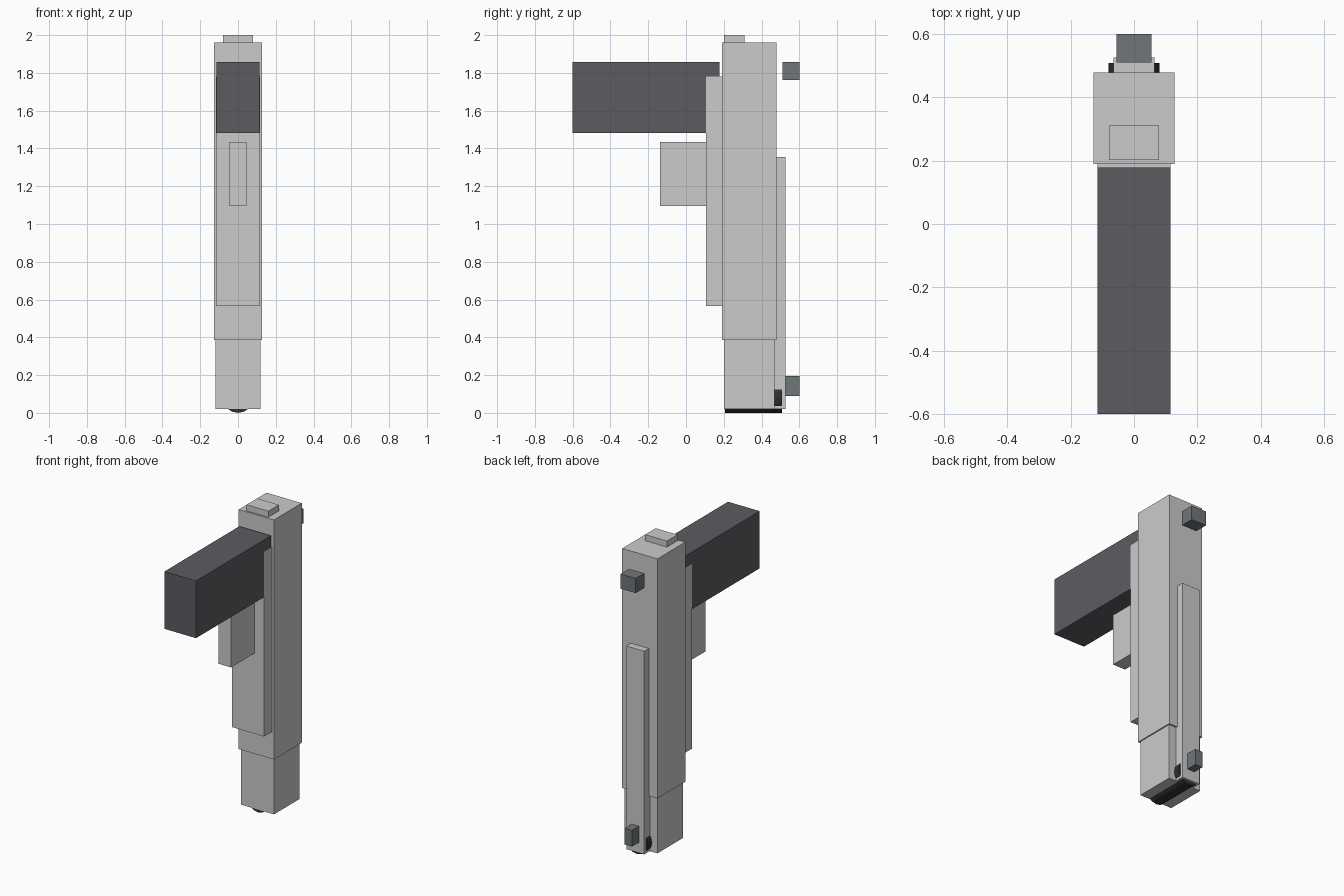
import bpy, math

if "Cube" in bpy.data.objects:
    bpy.data.objects.remove(bpy.data.objects["Cube"])


def material(name, rgb):
    m = bpy.data.materials.new(name)
    m.diffuse_color = (*rgb, 1)
    m.use_nodes = True
    m.node_tree.nodes["Principled BSDF"].inputs["Base Color"].default_value = m.diffuse_color
    return m


grip_mat = material("dark_grip", (0.11, 0.105, 0.12))
sight_mat = material("sight_grey", (0.16, 0.18, 0.19))
bore_mat = material("black", (0.03, 0.03, 0.032))


def box(name, hx, y0, y1, z0, z1, mat=None):
    """Box centred on x = 0 with half width hx."""
    bpy.ops.mesh.primitive_cube_add(size=1, location=(0, (y0 + y1) / 2, (z0 + z1) / 2))
    o = bpy.context.object
    o.name = name
    o.scale = (2 * hx, y1 - y0, z1 - z0)
    bpy.ops.object.transform_apply(location=False, rotation=False, scale=True)
    if mat:
        o.data.materials.append(mat)
    return o


# main body, stepped lower body and top cap
box("main_body", 0.128, 0.19, 0.479, 0.387, 1.96)
box("lower_body", 0.12, 0.202, 0.468, 0.02, 0.40)
box("top_cap", 0.079, 0.202, 0.311, 1.94, 2.0)

# front plate with small block
box("front_plate", 0.1155, 0.105, 0.20, 0.567, 1.78)
box("front_block", 0.046, -0.138, 0.115, 1.095, 1.435)

# dark handle
box("handle", 0.115, -0.6, 0.178, 1.482, 1.858, grip_mat)

# back rail and the two sight blocks
box("back_rail", 0.065, 0.42, 0.527, 0.021, 1.355)
box("upper_sight", 0.055, 0.511, 0.6, 1.762, 1.858, sight_mat)
box("lower_sight", 0.027, 0.52, 0.6, 0.09, 0.196, sight_mat)

# cylinder lying across the lower end, mostly buried
bpy.ops.mesh.primitive_cylinder_add(vertices=16, radius=0.08, depth=0.302,
                                    location=(0, 0.358, 0.08),
                                    rotation=(math.pi / 2, 0, 0))
bore = bpy.context.object
bore.name = "lower_cylinder"
bore.data.materials.append(bore_mat)
